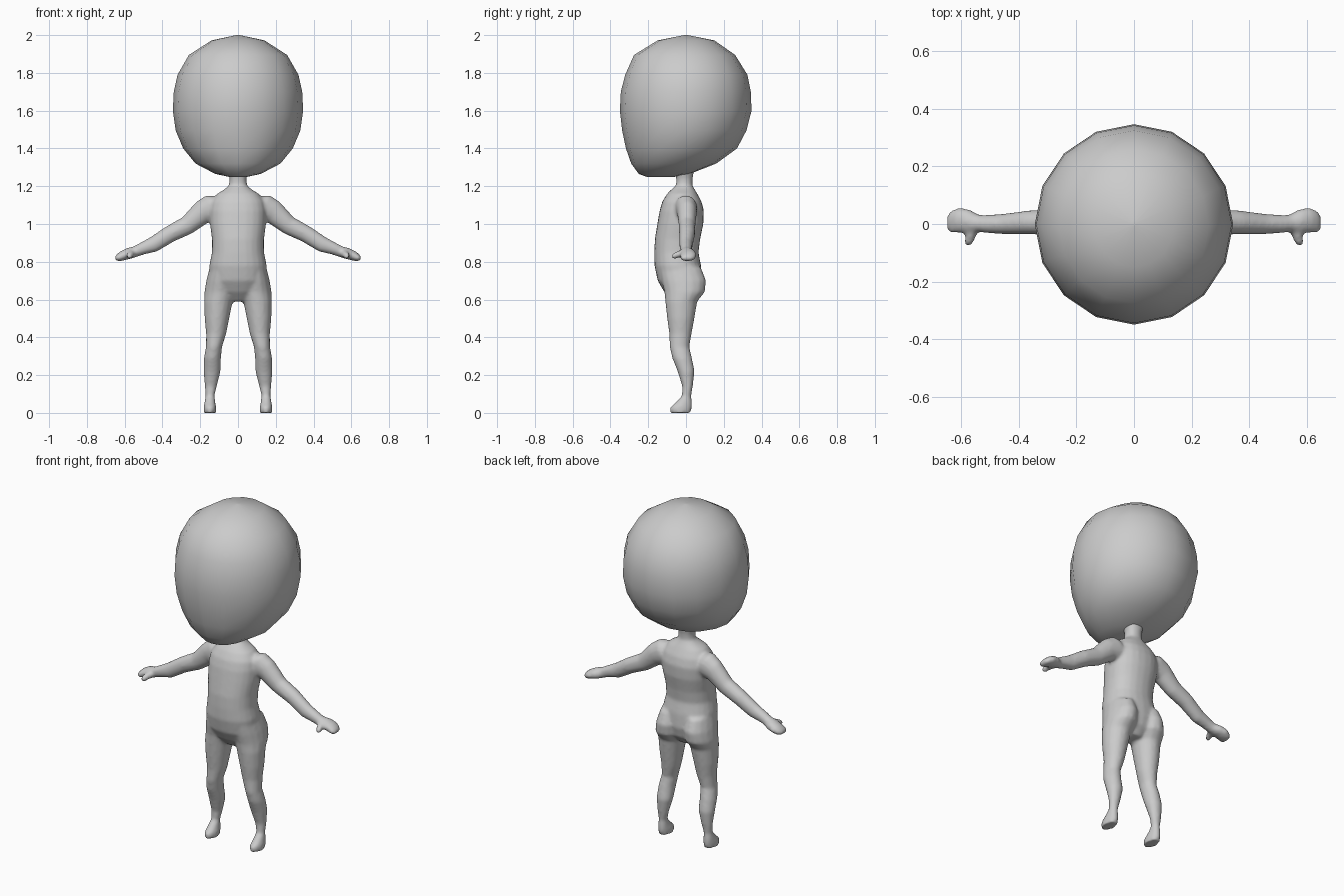
import bpy, bmesh, math
from mathutils import Vector

skin = bpy.data.materials.new("plain grey")
skin.diffuse_color = (0.6, 0.6, 0.6, 1)
X, Y, Z = Vector((1, 0, 0)), Vector((0, 1, 0)), Vector((0, 0, 1))


def loft(bm, rings, u, v, n=16, power=1.0):
    """Skin oval rings (centre, half size along u, half size along v) and cap the ends."""
    def curve(t):
        return math.copysign(abs(t) ** power, t)
    loops = []
    for c, a, b in rings:
        loops.append([bm.verts.new(Vector(c) + u * a * curve(math.cos(2 * math.pi * i / n))
                                   + v * b * curve(math.sin(2 * math.pi * i / n))) for i in range(n)])
    for p, q in zip(loops, loops[1:]):
        for i in range(n):
            j = (i + 1) % n
            bm.faces.new((p[i], p[j], q[j], q[i]))
    bm.faces.new(loops[0][::-1])
    bm.faces.new(loops[-1])


def upright(rows):
    """Rows of (z, left, right, front, back) become horizontal rings."""
    return [(((l + r) / 2, (f + b) / 2, z), (r - l) / 2, (b - f) / 2) for z, l, r, f, b in rows]


def finish(name, bm):
    bmesh.ops.recalc_face_normals(bm, faces=bm.faces)
    mesh = bpy.data.meshes.new(name)
    bm.to_mesh(mesh)
    bm.free()
    mesh.materials.append(skin)
    mesh.shade_smooth()
    ob = bpy.data.objects.new(name, mesh)
    bpy.context.collection.objects.link(ob)
    return ob


# Head: big rounded form with a forward chin
bm = bmesh.new()
head = [(1.25, .05, -.21, -.06), (1.265, .12, -.25, .02), (1.32, .225, -.29, .16),
        (1.40, .29, -.318, .27), (1.495, .33, -.338, .32), (1.60, .345, -.35, .347),
        (1.70, .34, -.345, .343), (1.79, .32, -.322, .325), (1.895, .26, -.275, .26),
        (1.972, .14, -.15, .15), (2.0, .01, -.01, .01)]
loft(bm, upright([(z, -w, w, f, b) for z, w, f, b in head]), X, Y)
finish("head", bm)

# Body: torso with neck, legs with feet, arms with hands, fused into one skin
bm = bmesh.new()
torso = [(.59, .05, -.07, .03), (.64, .12, -.115, .07), (.70, .15, -.15, .085),
         (.78, .152, -.167, .08), (.85, .138, -.168, .066), (.92, .138, -.165, .075),
         (1.0, .148, -.152, .092), (1.07, .15, -.14, .095), (1.12, .14, -.125, .082),
         (1.16, .11, -.10, .06), (1.185, .07, -.075, .045), (1.205, .047, -.052, .034),
         (1.24, .045, -.052, .035), (1.30, .06, -.06, .045)]
loft(bm, upright([(z, -w, w, f, b) for z, w, f, b in torso]), X, Y, 24, .9)

leg = [(0, .115, .182, -.085, .025), (.03, .115, .182, -.085, .032), (.055, .12, .178, -.055, .032),
       (.09, .124, .172, -.022, .028), (.14, .112, .176, -.02, .036), (.22, .092, .183, -.045, .046),
       (.29, .09, .181, -.073, .032), (.35, .084, .17, -.087, .018), (.42, .062, .169, -.089, .03),
       (.5, .046, .177, -.1, .045), (.59, .028, .18, -.11, .06), (.64, .012, .178, -.115, .1),
       (.70, .01, .168, -.13, .107), (.77, .02, .15, -.14, .08)]
# Arm rings: x, y, z, half thickness, half depth
arm = [(.07, -.01, 1.1, .05, .05), (.13, 0, 1.085, .078, .06), (.19, .005, 1.062, .064, .052),
       (.27, .006, .992, .05, .044), (.36, .006, .947, .045, .042), (.45, 0, .89, .042, .036),
       (.51, 0, .868, .033, .032), (.54, .002, .855, .03, .03), (.575, .01, .845, .031, .042),
       (.61, .013, .832, .027, .044), (.635, .008, .82, .02, .04), (.648, .004, .812, .01, .028)]
# Thumb rings: x, y, z, radius
thumb = [(.56, -.01, .845, .022), (.567, -.04, .84, .02), (.574, -.062, .832, .018), (.577, -.075, .828, .01)]
for s in (-1, 1):
    loft(bm, upright([(z, s * l, s * r, f, b) for z, l, r, f, b in leg]), X, Y)
    across = Vector((s * .5, 0, .866))
    loft(bm, [((s * x, y, z), t, d) for x, y, z, t, d in arm], across, Y)
    loft(bm, [((s * x, y, z), r, r) for x, y, z, r in thumb], X, Z, 10)
body = finish("body", bm)
fuse = body.modifiers.new("fuse", "REMESH")
fuse.mode = "VOXEL"
fuse.voxel_size = 0.009
fuse.use_smooth_shade = True
relax = body.modifiers.new("relax", "SMOOTH")
relax.factor = 0.5
relax.iterations = 6
